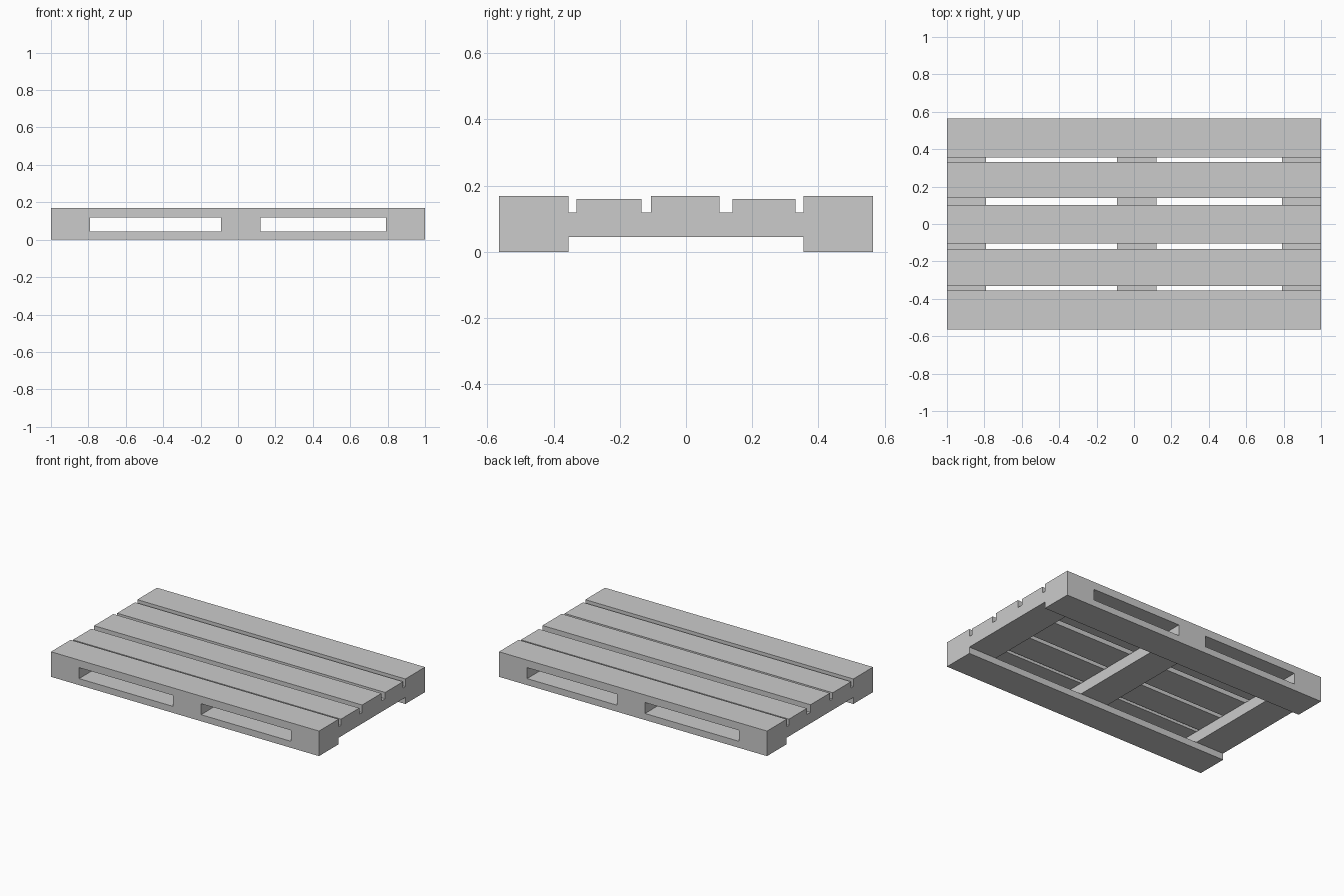
import bpy
import bmesh
from mathutils import Matrix, Vector

cube = bpy.data.objects.get("Cube")
if cube:
    bpy.data.objects.remove(cube, do_unlink=True)

grey = bpy.data.materials.new("plain grey")
grey.use_nodes = True
COLOUR = (0.6, 0.6, 0.6, 1)
grey.diffuse_color = COLOUR
grey.node_tree.nodes["Principled BSDF"].inputs["Base Color"].default_value = COLOUR


def box(name, x, y, z):
    """Axis-aligned plank from its (min, max) extents."""
    low, high = (Vector(c) for c in zip(x, y, z))
    bm = bmesh.new()
    bmesh.ops.create_cube(bm, size=1, matrix=Matrix.Translation((low + high) / 2)
                          @ Matrix.Diagonal((*(high - low), 1)))
    mesh = bpy.data.meshes.new(name)
    bm.to_mesh(mesh)
    bm.free()
    mesh.materials.append(grey)
    obj = bpy.data.objects.new(name, mesh)
    bpy.context.collection.objects.link(obj)
    return obj


LENGTH = (-1, 1)
FRONT, BACK = (-0.565, -0.355), (0.355, 0.565)
BASE, DECK, TOP, LOW_TOP = 0.044, 0.118, 0.169, 0.16

# Deck boards, the second and fourth slightly thinner
deck = {
    "front_deck_board": (FRONT, TOP),
    "front_inner_deck_board": ((-0.331, -0.135), LOW_TOP),
    "middle_deck_board": ((-0.105, 0.101), TOP),
    "back_inner_deck_board": ((0.14, 0.331), LOW_TOP),
    "back_deck_board": (BACK, TOP),
}
for name, (y, top) in deck.items():
    box(name, LENGTH, y, (DECK, top))

# Bearers running front to back
bearers = {"right": (-1, -0.79), "middle": (-0.09, 0.12), "left": (0.79, 1)}
for side, x in bearers.items():
    box(side + "_bearer", x, (FRONT[0], BACK[1]), (BASE, DECK))

# Bottom runners along the front and back edges
box("front_runner", LENGTH, FRONT, (0, BASE))
box("back_runner", LENGTH, BACK, (0, BASE))
